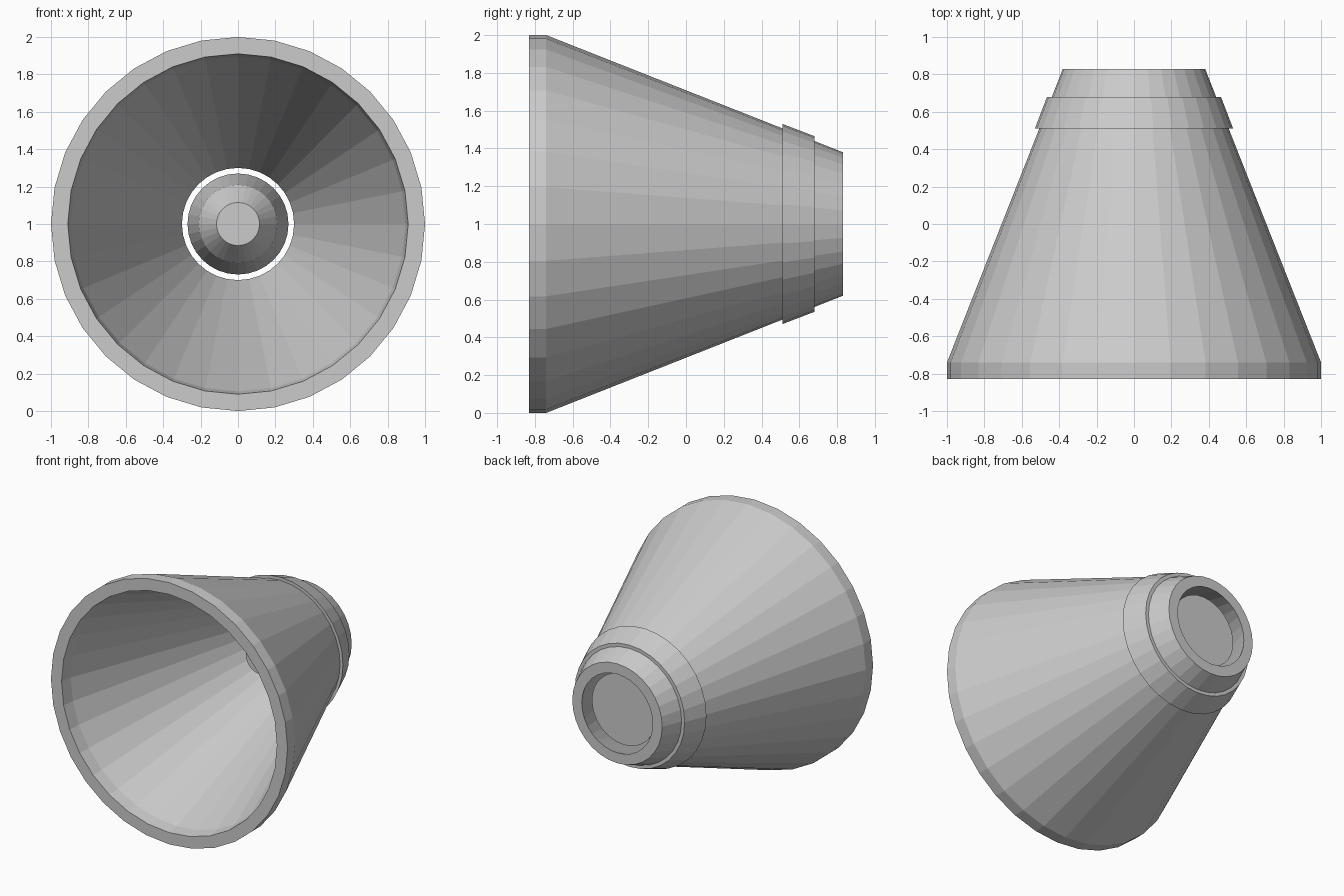
import bpy, bmesh, math

if "Cube" in bpy.data.objects:
    bpy.data.objects.remove(bpy.data.objects["Cube"])

SIDES = 32
AXIS_Z = 1.0

grey = bpy.data.materials.new("plain grey")
grey.diffuse_color = (0.6, 0.6, 0.6, 1)
grey.use_nodes = True
grey.node_tree.nodes["Principled BSDF"].inputs["Base Color"].default_value = grey.diffuse_color


def lathe(name, profile, closed):
    """Spin (y, radius) points around the y axis; open profiles get end caps."""
    bm = bmesh.new()
    rings = []
    for y, r in profile:
        rings.append([bm.verts.new((r * math.cos(2 * math.pi * i / SIDES), y,
                                    AXIS_Z + r * math.sin(2 * math.pi * i / SIDES)))
                      for i in range(SIDES)])
    pairs = list(zip(rings, rings[1:]))
    if closed:
        pairs.append((rings[-1], rings[0]))
    else:
        bm.faces.new(rings[0])
        bm.faces.new(rings[-1])
    for a, b in pairs:
        for i in range(SIDES):
            j = (i + 1) % SIDES
            bm.faces.new((a[i], a[j], b[j], b[i]))
    bmesh.ops.recalc_face_normals(bm, faces=bm.faces[:])
    mesh = bpy.data.meshes.new(name)
    bm.to_mesh(mesh)
    bm.free()
    mesh.materials.append(grey)
    obj = bpy.data.objects.new(name, mesh)
    bpy.context.collection.objects.link(obj)
    return obj


# Hollow cone shell with a straight front lip, open at both ends
lathe("cone_shell", [(-0.83, 1.0), (-0.74, 1.0), (0.83, 0.38),
                     (0.83, 0.30), (-0.74, 0.895), (-0.83, 0.91)], True)

# Raised collar near the narrow end
lathe("collar", [(0.51, 0.53), (0.68, 0.465), (0.68, 0.42), (0.51, 0.485)], True)

# Tapered plug inside the narrow opening
lathe("centre_plug", [(0.26, 0.115), (0.40, 0.21), (0.75, 0.27)], False)
